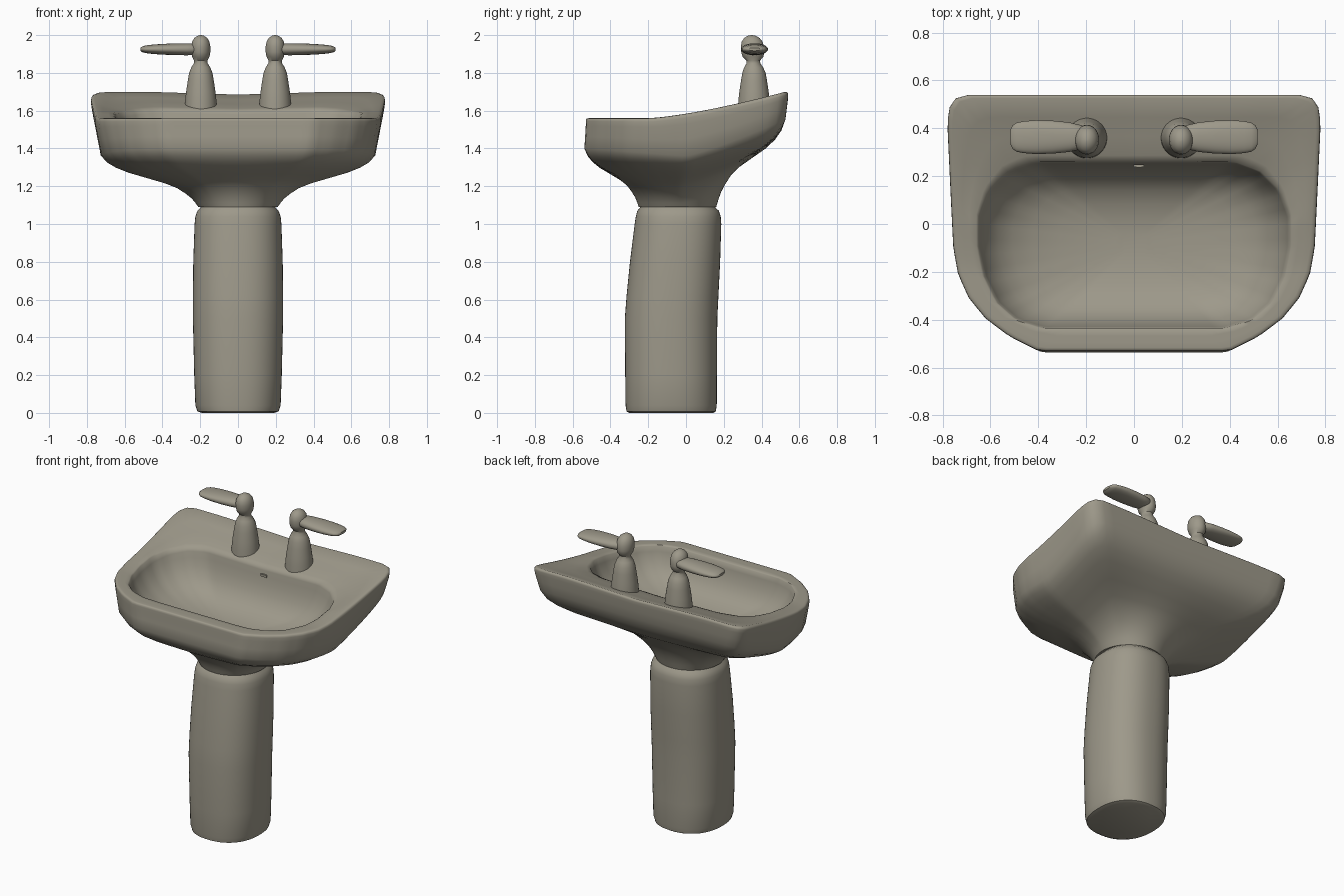
import bpy, bmesh, math
from mathutils import Vector

cube = bpy.data.objects.get("Cube")
if cube:
    bpy.data.objects.remove(cube)

ceramic = bpy.data.materials.new("warm grey ceramic")
ceramic.use_nodes = True
COLOUR = (0.34, 0.318, 0.255, 1)
ceramic.diffuse_color = COLOUR
ceramic.node_tree.nodes["Principled BSDF"].inputs["Base Color"].default_value = COLOUR

SIDES = 128


def loft(name, rings, sharp=40):
    """Skin a stack of equal-length rings and cap both ends."""
    bm = bmesh.new()
    loops = [[bm.verts.new(p) for p in ring] for ring in rings]
    n = len(loops[0])
    for a, b in zip(loops, loops[1:]):
        for i in range(n):
            j = (i + 1) % n
            bm.faces.new((a[i], a[j], b[j], b[i]))
    bm.faces.new(loops[0][::-1])
    bm.faces.new(loops[-1])
    bmesh.ops.recalc_face_normals(bm, faces=bm.faces[:])
    mesh = bpy.data.meshes.new(name)
    bm.to_mesh(mesh)
    bm.free()
    ob = bpy.data.objects.new(name, mesh)
    bpy.context.collection.objects.link(ob)
    mesh.materials.append(ceramic)
    bpy.ops.object.select_all(action='DESELECT')
    ob.select_set(True)
    bpy.context.view_layer.objects.active = ob
    bpy.ops.object.shade_smooth_by_angle(angle=math.radians(sharp))
    return ob


def outline(half, cy):
    """Mirror a half outline and sample it along rays from (0, cy)."""
    pts = half + [(-x, y) for x, y in half[::-1]]
    result = []
    for i in range(SIDES):
        t = math.tau * (i + 0.5) / SIDES
        c, s = math.cos(t), math.sin(t)
        best = 0
        for (ax, ay), (bx, by) in zip(pts, pts[1:] + pts[:1]):
            ex, ey = bx - ax, by - ay
            d = c * ey - s * ex
            if abs(d) < 1e-9:
                continue
            r = (ax * ey - (ay - cy) * ex) / d
            u = (ax * s - (ay - cy) * c) / d
            if -1e-6 <= u <= 1 + 1e-6:
                best = max(best, r)
        result.append(Vector((best * c, cy + best * s)))
    return result


def oval(cx, cy, rx, ry, z, power=2.0, n=64):
    ring = []
    for i in range(n):
        t = math.tau * (i + 0.5) / n
        c, s = math.cos(t), math.sin(t)
        ring.append((cx + rx * math.copysign(abs(c) ** (2 / power), c),
                     cy + ry * math.copysign(abs(s) ** (2 / power), s), z))
    return ring


# Basin outlines: outer rim, bowl opening and neck
outer = outline([(0, .54), (.69, .54), (.745, .525), (.772, .485), (.78, .42), (.765, .1),
                 (.755, -.1), (.735, -.21), (.69, -.31), (.62, -.395), (.52, -.47),
                 (.4, -.53), (0, -.53)], 0)
bowl = outline([(0, .26), (.42, .26), (.53, .22), (.61, .14), (.65, .03), (.65, -.1),
                (.625, -.22), (.57, -.33), (.49, -.4), (.38, -.435), (0, -.435)], -.08)
neck = [Vector(p[:2]) for p in oval(0, -.045, .21, .205, 0, n=SIDES)]
belly = [Vector((p.x * .955, p.y * (.975 if p.y > 0 else 1.015))) for p in outer]


def rim_z(p):
    u = min(1, max(0, (p.y + .2) / .74))
    dip = .015 * max(0, 1 - abs(p.x) / .5) * u
    return 1.56 + .14 * u ** 1.35 - dip


def belly_z(p):
    return 1.36 + .04 * max(0, -p.y / .54) + .2 * max(0, p.y / .54) ** 1.2


rings = []
# Underside sweeping out from the neck
for f, g in [(0, 0), (.03, .08), (.07, .17), (.13, .26), (.22, .37), (.34, .46), (.52, .56),
             (.72, .67), (.85, .77), (.94, .87), (1, 1)]:
    ring = []
    for a, b in zip(neck, belly):
        p = a.lerp(b, f)
        ring.append((p.x, p.y, 1.09 + (belly_z(b) - 1.09) * g))
    rings.append(ring)
# Outer wall and its rounded top edge
for f, h, s in [(.5, .4, 1), (.92, .75, 1), (1, .9, 1), (1, .96, .998), (1, .99, .99), (1, 1, .975)]:
    ring = []
    for a, b in zip(belly, outer):
        p = a.lerp(b, f) * s
        ring.append((p.x, p.y, belly_z(a) + (rim_z(b) - belly_z(a)) * h))
    rings.append(ring)
# Deck running in to the bowl opening
for f in (.3, .6, .9, 1):
    ring = []
    for a, b in zip(outer, bowl):
        p = (a * .975).lerp(b, f)
        sink = .02 * f * min(1, max(0, p.y / .2))
        ring.append((p.x, p.y, rim_z(p) - sink - (.006 if f == 1 else 0)))
    rings.append(ring)
# Bowl interior
for s, h in [(.985, .08), (.965, .2), (.93, .36), (.87, .54), (.78, .7), (.65, .83), (.48, .92),
             (.3, .975), (.12, 1)]:
    ring = []
    for b in bowl:
        z = rim_z(b) - .02
        ring.append((b.x * s, -.08 + (b.y + .08) * s, z + (1.3 - z) * h))
    rings.append(ring)
loft("basin", rings, 50)

# Overflow slot on the back wall of the bowl
loft("overflow_slot", [oval(.02, .243, .022, .006, z, 4, 16) for z in (1.545, 1.56)])

# Pedestal, given as height, half width, front and back
column = [(0, .19, -.30, .145), (.008, .215, -.315, .158), (.04, .226, -.32, .163),
          (.2, .232, -.322, .164), (.5, .239, -.324, .166), (.62, .239, -.315, .172),
          (.8, .237, -.297, .181), (1, .23, -.272, .187), (1.04, .226, -.266, .184),
          (1.07, .215, -.258, .174), (1.085, .2, -.245, .158), (1.1, .19, -.235, .148)]
loft("pedestal", [oval(0, (f + b) / 2, w, (b - f) / 2, z, 2.3) for z, w, f, b in column])

# Taps: a turned body with a flat lever pointing outwards
body = [(1.6, .086), (1.655, .083), (1.7, .078), (1.76, .069), (1.8, .062), (1.83, .05),
        (1.85, .037), (1.865, .036), (1.885, .046), (1.91, .051), (1.94, .051), (1.965, .046),
        (1.985, .034), (1.996, .018), (2, .004)]
lever = [(.19, .025, .02), (.22, .05, .03), (.27, .062, .032), (.34, .069, .031), (.41, .071, .028),
         (.46, .067, .024), (.49, .061, .02), (.507, .05, .015), (.517, .03, .008)]
for side, label in ((1, "left"), (-1, "right")):
    loft(label + "_tap_body",
         [oval(side * .197, .36 - .012 * max(0, (z - 1.8) / .2), r, r * (1.2 if z > 1.87 else 1), z, n=32)
          for z, r in body])
    blade = []
    for x, wide, thick in lever:
        blade.append([(side * x, y, z) for y, z, _ in
                      oval(.363, 1.925, wide, thick, 0, 2.2, 32)])
    loft(label + "_tap_lever", blade)
